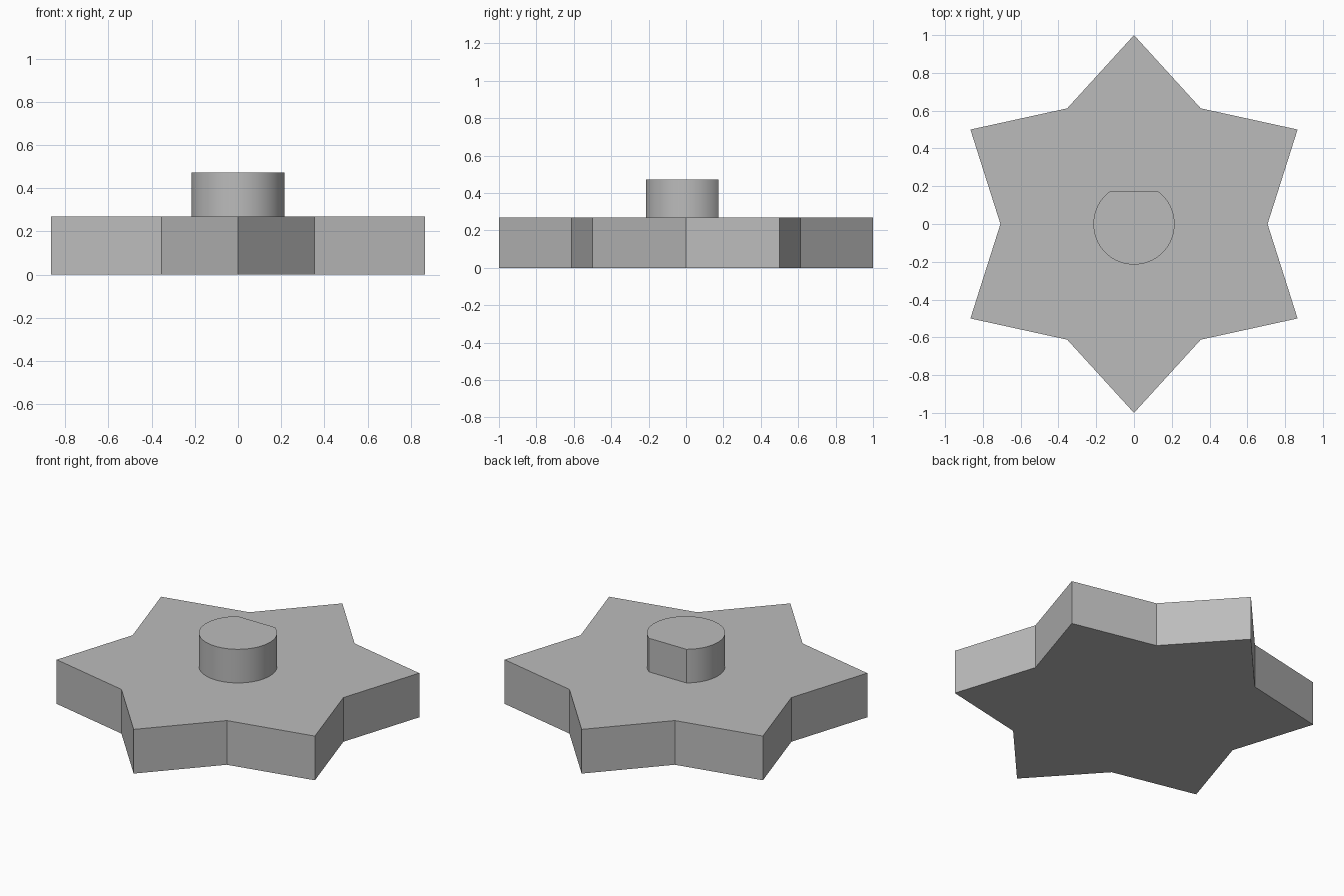
import bpy
import bmesh
from math import sin, cos, pi, asin, radians

cube = bpy.data.objects.get("Cube")
if cube:
    bpy.data.objects.remove(cube, do_unlink=True)

# Single grey material
grey = bpy.data.materials.new("plain_grey")
grey.use_nodes = True
colour = (0.5, 0.5, 0.5, 1)
grey.diffuse_color = colour
grey.node_tree.nodes["Principled BSDF"].inputs["Base Color"].default_value = colour


def extrude_profile(name, points, bottom, top):
    """Turn a flat outline into a closed upright solid."""
    bm = bmesh.new()
    base = bm.faces.new([bm.verts.new((x, y, bottom)) for x, y in points])
    side = bmesh.ops.extrude_face_region(bm, geom=[base], use_keep_orig=True)
    moved = [g for g in side["geom"] if isinstance(g, bmesh.types.BMVert)]
    bmesh.ops.translate(bm, verts=moved, vec=(0, 0, top - bottom))
    bmesh.ops.recalc_face_normals(bm, faces=bm.faces)
    mesh = bpy.data.meshes.new(name)
    bm.to_mesh(mesh)
    bm.free()
    mesh.materials.append(grey)
    obj = bpy.data.objects.new(name, mesh)
    bpy.context.collection.objects.link(obj)
    return obj


# Six-pointed star plate
TIP, NOTCH, THICKNESS = 1.0, 0.707, 0.268
star = []
for i in range(12):
    radius = NOTCH if i % 2 else TIP
    angle = pi / 2 + i * pi / 6
    star.append((radius * cos(angle), radius * sin(angle)))
extrude_profile("star_plate", star, 0, THICKNESS)

# Round peg with a flat cut on the back
RADIUS, FLAT_Y, PEG_TOP, STEPS = 0.215, 0.175, 0.472, 64
start = pi - asin(FLAT_Y / RADIUS)
sweep = 2 * pi - (2 * start - pi)
arc = [start + sweep * i / STEPS for i in range(STEPS + 1)]
peg = extrude_profile("flatted_peg", [(RADIUS * cos(a), RADIUS * sin(a)) for a in arc],
                      THICKNESS, PEG_TOP)

# Smooth the peg wall, keeping its rims and flat crisp
bpy.ops.object.select_all(action="DESELECT")
peg.select_set(True)
bpy.context.view_layer.objects.active = peg
bpy.ops.object.shade_smooth_by_angle(angle=radians(30))
